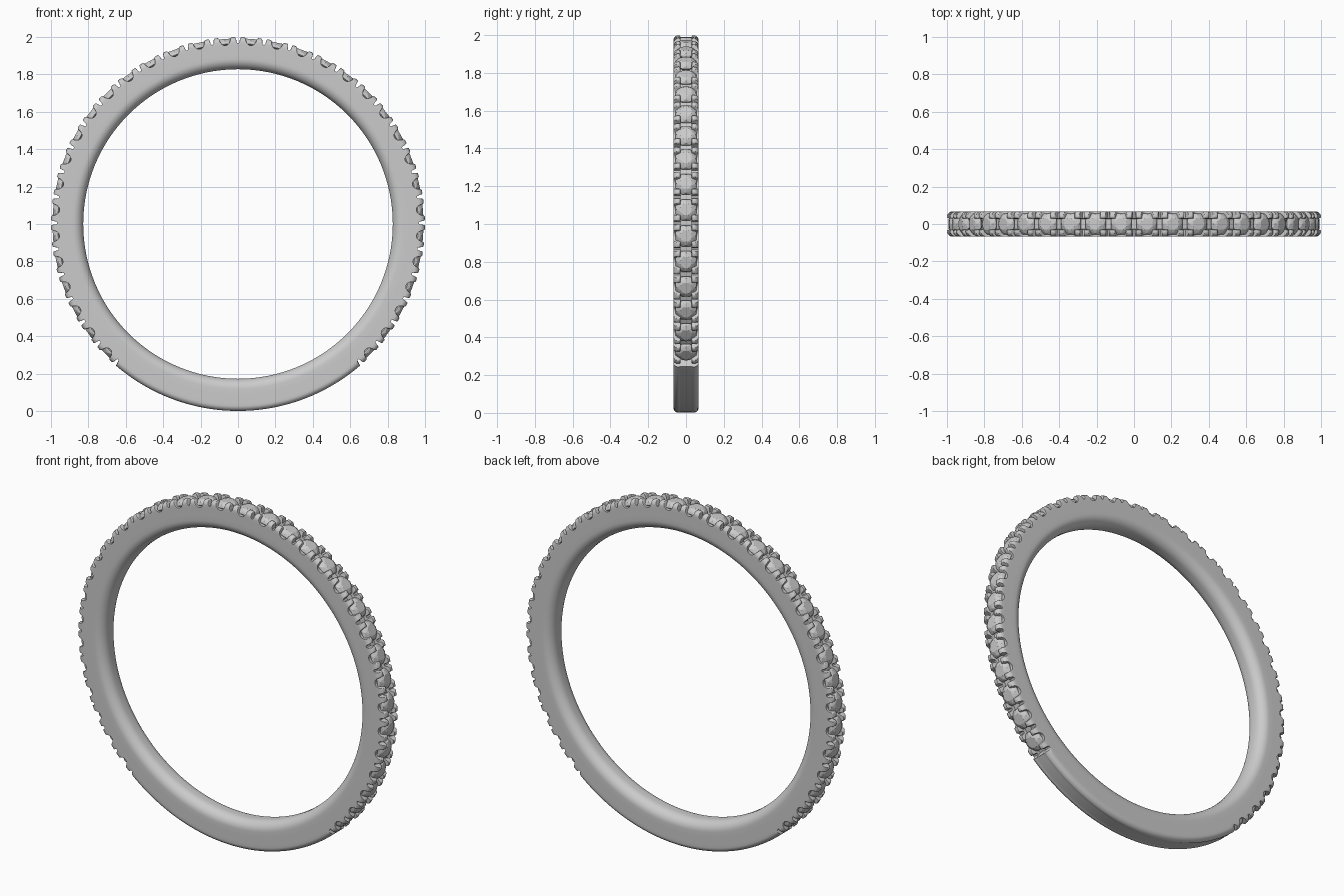
import bpy, bmesh, math
from mathutils import Matrix, Vector

if "Cube" in bpy.data.objects:
    bpy.data.objects.remove(bpy.data.objects["Cube"])

R_OUT, R_IN, HALF_W, CZ = 0.999, 0.827, 0.067, 1.0
STEP = math.radians(8.15)      # angle between stones
N = 34                         # stones, centred on the top
HALF = STEP / 2
END = N * HALF                 # where the plain shank starts


def finish(bm, name, smooth=None):
    bmesh.ops.remove_doubles(bm, verts=bm.verts, dist=0.0003)
    bmesh.ops.recalc_face_normals(bm, faces=bm.faces)
    me = bpy.data.meshes.new(name)
    bm.to_mesh(me)
    bm.free()
    ob = bpy.data.objects.new(name, me)
    bpy.context.collection.objects.link(ob)
    if smooth:
        bpy.ops.object.select_all(action='DESELECT')
        ob.select_set(True)
        bpy.context.view_layer.objects.active = ob
        bpy.ops.object.shade_smooth_by_angle(angle=math.radians(smooth))
    return ob


# Half cross-section (y, r): rounded inside, seat step, rounded outside
half = []
for i in range(9):
    a = math.pi / 2 * i / 8
    half.append((0.012 + 0.055 * math.sin(a), R_IN + 0.055 * (1 - math.cos(a))))
half += [(HALF_W, r) for r in (0.91, 0.94, 0.955)]
for i in range(8):
    a = math.pi / 2 * i / 7
    half.append((HALF_W - 0.028 * (1 - math.cos(a)), R_OUT - 0.028 * (1 - math.sin(a))))
half += [(0.033, R_OUT - 0.002), (0.030, R_OUT - 0.008), (0.028, R_OUT - 0.016)]
profile = half + [(-y, r) for y, r in reversed(half)]

# Notch, prong and scallop depths from a stone boundary to a stone centre
cell = [(0, .032), (.005, .031), (.008, .025), (.010, .012), (.012, .004), (.016, 0),
        (.034, 0), (.038, .003), (.041, .009), (.043, .018), (.047, .028),
        (.053, .036), (.061, .041), (.071, .043)]
stations = []                  # (angle from top, depth, stone zone?)
for k in range(N):
    a0 = -END + k * STEP
    stations += [(a0 + HALF * u / .071, d, True) for u, d in cell]
    stations += [(a0 + STEP - HALF * u / .071, d, True) for u, d in reversed(cell[1:-1])]
stations += [(END, .032, True), (END + .004, .031, True)]
plain = 48
for i in range(plain + 1):
    a = END + .012 + (2 * math.pi - 2 * END - .024) * i / plain
    stations.append((a, 0, False))
stations.append((2 * math.pi - END - .004, .031, True))

# Band swept round the finger hole, cut down between the prongs
bm = bmesh.new()
rings = []
for ang, depth, stone in stations:
    ring = []
    for y, r in profile:
        if not stone:
            r = max(r, R_OUT - .002) if abs(y) < .034 and r > .95 else r
        else:
            r = min(r, R_OUT - depth)
            if abs(y) < .0285 and r > .93:
                r = min(r, .95)
        ring.append(bm.verts.new((r * math.sin(ang), y, CZ + r * math.cos(ang))))
    rings.append(ring)
for a, b in zip(rings, rings[1:] + rings[:1]):
    for j in range(len(a)):
        k = (j + 1) % len(a)
        bm.faces.new((a[j], a[k], b[k], b[j]))
finish(bm, "band", 40)

# Round cut stones: table, crown facets, girdle, pavilion
bm = bmesh.new()
levels = [(.032, .991, 8, 0), (.050, .981, 8, .5), (.060, .968, 8, 0), (.060, .963, 8, 0), (.012, .925, 8, 0)]
for s in range(N):
    ang = -END + (s + .5) * STEP
    mat = Matrix.Translation((0, 0, CZ)) @ Matrix.Rotation(ang, 4, 'Y')
    pts = []
    for rad, z, n, off in levels:
        for i in range(n):
            t = 2 * math.pi * (i + .5 + off) / n
            pts.append(bm.verts.new(mat @ Vector((rad * math.cos(t), rad * math.sin(t), z))))
    bmesh.ops.convex_hull(bm, input=pts)
finish(bm, "stones")
